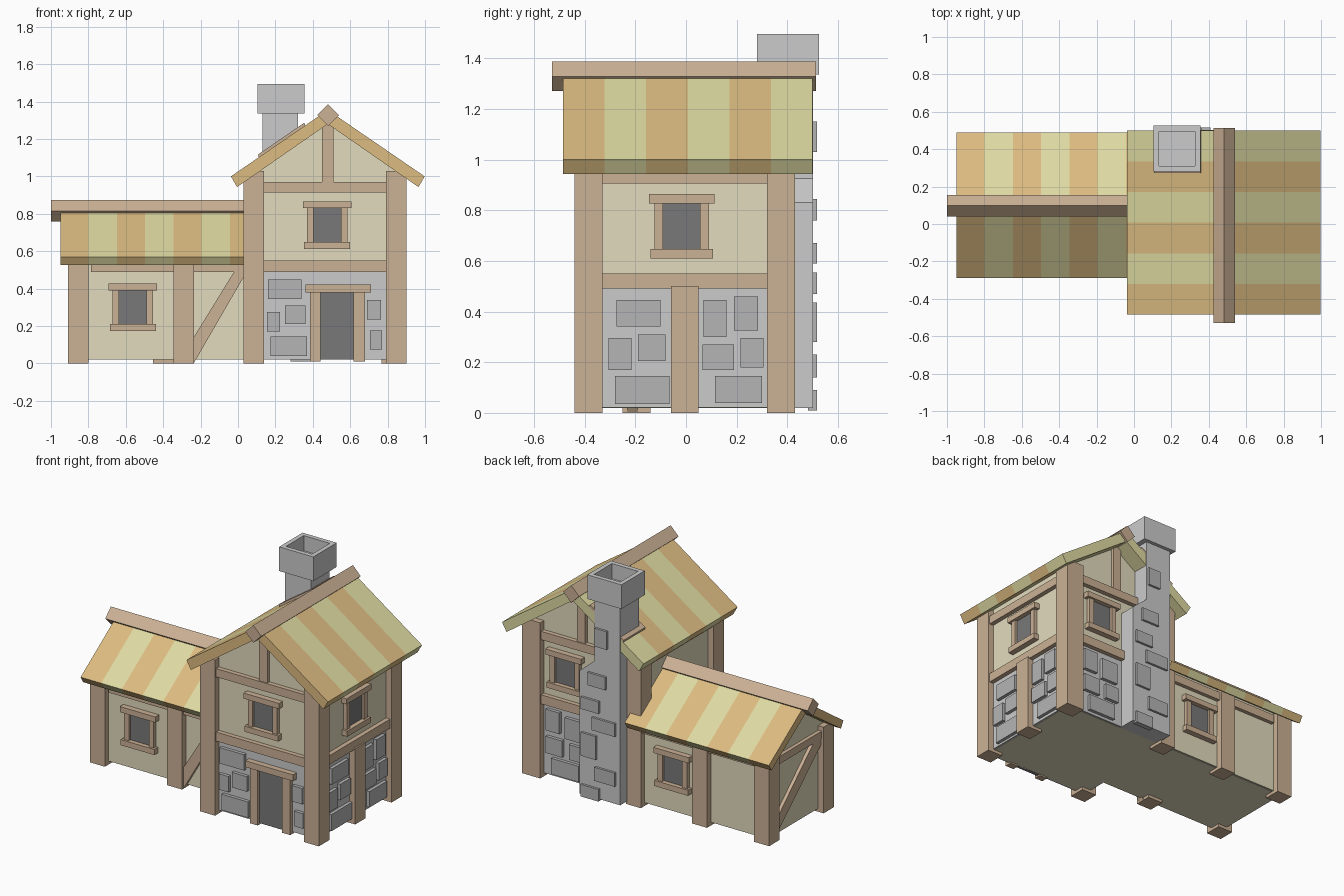
import bpy, bmesh
from mathutils import Vector

if "Cube" in bpy.data.objects:
    bpy.data.objects.remove(bpy.data.objects["Cube"])


def mat(name, r, g, b):
    m = bpy.data.materials.new(name)
    m.diffuse_color = (r, g, b, 1)
    m.use_nodes = True
    m.node_tree.nodes["Principled BSDF"].inputs["Base Color"].default_value = m.diffuse_color
    return m


WOOD = mat("wood", 0.60, 0.44, 0.30)
PLASTER = mat("plaster", 0.76, 0.71, 0.51)
STONE = mat("stone", 0.70, 0.70, 0.70)
COBBLE = mat("dark_stone", 0.46, 0.46, 0.46)
DARK = mat("dark_opening", 0.19, 0.19, 0.19)
ORANGE = mat("orange_stripe", 0.72, 0.50, 0.22)
GREEN = mat("green_stripe", 0.73, 0.70, 0.36)


def finish(name, bm, mats):
    bmesh.ops.recalc_face_normals(bm, faces=bm.faces[:])
    me = bpy.data.meshes.new(name)
    bm.to_mesh(me)
    bm.free()
    for m in mats:
        me.materials.append(m)
    ob = bpy.data.objects.new(name, me)
    bpy.context.collection.objects.link(ob)
    return ob


def prism(name, pts, stations, axis, mats):
    """Sweep a (u, z) profile along x or y; segments alternate materials."""
    bm = bmesh.new()
    rings = [[bm.verts.new((s, u, z) if axis == 'x' else (u, s, z))
              for u, z in pts] for s in stations]
    n = len(pts)
    bm.faces.new(rings[0])
    last = bm.faces.new(rings[-1])
    last.material_index = (len(rings) - 2) % len(mats)
    for k in range(len(rings) - 1):
        a, b = rings[k], rings[k + 1]
        for i in range(n):
            j = (i + 1) % n
            f = bm.faces.new((a[i], a[j], b[j], b[i]))
            f.material_index = k % len(mats)
    return finish(name, bm, mats)


def box(name, x0, x1, y0, y1, z0, z1, m):
    return prism(name, [(x0, z0), (x1, z0), (x1, z1), (x0, z1)], [y0, y1], 'y', [m])


# Wall planes: (axis of normal, coordinate, outward direction)
FRONT, BACK = ('y', -0.40, -1), ('y', 0.39, 1)
RIGHT, LEFT = ('x', 0.86, 1), ('x', 0.07, -1)
WFRONT, WBACK, WLEFT = ('y', -0.21, -1), ('y', 0.39, 1), ('x', -0.87, -1)


def on_wall(name, wall, pts, depth, m):
    axis, c, d = wall
    return prism(name, pts, sorted((c - d * 0.02, c + d * depth)), axis, [m])


def panel(name, wall, u0, u1, z0, z1, depth, m=WOOD):
    return on_wall(name, wall, [(u0, z0), (u1, z0), (u1, z1), (u0, z1)], depth, m)


def window(name, wall, u, z):
    panel(name + "_pane", wall, u - .075, u + .075, z - .09, z + .09, .008, DARK)
    for s in (-1, 1):
        a, b = sorted((u + s * .073, u + s * .108))
        panel(name + "_jamb", wall, a, b, z - .09, z + .09, .025)
    panel(name + "_lintel", wall, u - .13, u + .13, z + .09, z + .127, .038)
    panel(name + "_sill", wall, u - .123, u + .123, z - .127, z - .09, .038)


def stones(name, wall, rects, depth=.022):
    for r in rects:
        panel(name, wall, *r, depth, COBBLE)


# Walls
box("house_stone_base", .07, .86, -.40, .39, .022, .52, STONE)
prism("house_plaster", [(.07, .52), (.86, .52), (.86, 1.03), (.48, 1.29), (.07, 1.02)],
      [-.40, .39], 'y', [PLASTER])
prism("wing_plaster", [(-.21, .022), (.39, .022), (.39, .59), (.09, .79), (-.21, .58)],
      [-.87, .08], 'x', [PLASTER])
box("floor_slab", -.86, .85, -.20, .38, .02, .03, PLASTER)
box("house_floor", .08, .85, -.39, .38, .02, .03, PLASTER)

# Posts
for x, y in ((.03, -.44), (.79, -.44), (.03, .32), (.767, .32)):
    x1 = .90 if x > .5 else x + .11
    box("house_post", x, x1, y, y + .11, 0, 1.03, WOOD)
box("house_side_post", .79, .90, -.06, .05, 0, .50, WOOD)
for x, y in ((-.91, -.25), (-.345, -.25), (-.91, .32), (-.455, .32)):
    box("wing_post", x, x + .11, y, y + .11, 0, .57, WOOD)

# Horizontal beams and gable uprights
for w in (FRONT, BACK):
    panel("floor_beam", w, .13, .80, .49, .55, .03)
    panel("gable_beam", w, .13, .80, .915, .97, .03)
    panel("gable_upright", w, .45, .51, .97, 1.31, .022)
panel("side_floor_beam", RIGHT, -.34, .33, .49, .55, .03)
for w in (RIGHT, LEFT):
    panel("eave_beam", w, -.34, .33, .905, .96, .03)
for w in (WFRONT, WBACK):
    panel("wing_eave_beam", w, -.785, .05, .49, .545, .025)
panel("wing_end_beam", WLEFT, -.15, .33, .49, .54, .025)

# Diagonal braces
on_wall("wing_front_brace", WFRONT, [(-.237, .0), (.035, .47), (.035, .50), (-.015, .50), (-.237, .14)],
        .022, WOOD)
on_wall("wing_end_brace", WLEFT, [(.33, .03), (.33, .13), (-.07, .50), (-.14, .50), (-.14, .45)],
        .022, WOOD)

# Windows and door
window("front_window", FRONT, .477, .74)
window("side_window", RIGHT, -.017, .737)
window("back_window", BACK, .60, .74)
window("wing_front_window", WFRONT, -.562, .30)
window("wing_back_window", WBACK, -.19, .30)
panel("door", FRONT, .44, .62, .02, .38, .008, DARK)
panel("door_jamb", FRONT, .385, .442, .01, .38, .025)
panel("door_jamb", FRONT, .618, .68, .01, .38, .025)
panel("door_lintel", FRONT, .36, .71, .38, .422, .038)

# Wall stones
stones("front_stone", FRONT, [
    (.16, .34, .345, .45), (.155, .225, .17, .275), (.25, .36, .21, .31),
    (.175, .37, .04, .145), (.69, .765, .235, .34), (.705, .77, .075, .175)])
stones("side_stone", RIGHT, [
    (-.275, -.10, .34, .445), (-.305, -.215, .17, .295), (-.19, -.08, .205, .31),
    (-.28, -.065, .035, .145), (.07, .16, .30, .445), (.19, .285, .325, .46),
    (.065, .19, .17, .27), (.215, .305, .18, .295), (.115, .30, .04, .145)])
stones("back_stone", BACK, [
    (.64, .74, .32, .46), (.48, .60, .30, .44), (.62, .74, .17, .28),
    (.47, .57, .17, .27), (.50, .70, .04, .145)])


# Striped roofs
def roof(name, c, w, ze, zr, inset, t, zu, stations, axis):
    pts = [(c - w, ze), (c, zr), (c + w, ze), (c + w - inset, ze - t), (c, zu), (c - w + inset, ze - t)]
    prism(name, pts, stations, axis, [ORANGE, GREEN])


def ridge(name, c, z, a, b, axis, r=.058):
    prism(name, [(c - r, z), (c, z - r), (c + r, z), (c, z + r)], [a, b], axis, [WOOD])


roof("house_roof", .48, .518, 1.0, 1.355, .033, .057, 1.28, [-.485 + .164 * i for i in range(7)], 'y')
ridge("house_ridge_beam", .482, 1.328, -.528, .513, 'y')
roof("wing_roof", .10, .39, .568, .836, .027, .043, .77, [-.95 + .151 * i for i in range(8)], 'x')
ridge("wing_ridge_beam", .098, .816, -1.0, .08, 'x')

# Chimney shaft with one shoulder, roof trim and hollow cap
prism("chimney_shaft", [(.13, .02), (.43, .02), (.43, .83), (.32, .925), (.32, 1.35), (.13, 1.35)],
      [.305, .502], 'y', [STONE])
prism("chimney_roof_trim", [(.115, 1.09), (.362, 1.26), (.355, 1.287), (.107, 1.117)],
      [.272, .499], 'y', [WOOD])
bm = bmesh.new()
bmesh.ops.create_cube(bm, size=1)
for v in bm.verts:
    v.co = Vector((.23 + v.co.x * .25, .403 + v.co.y * .245, 1.415 + v.co.z * .16))
top = max(bm.faces, key=lambda f: f.calc_center_median().z)
bmesh.ops.inset_region(bm, faces=[top], thickness=.042)
hole = bmesh.ops.extrude_discrete_faces(bm, faces=[top])["faces"]
for v in hole[0].verts:
    v.co.z -= .10
finish("chimney_cap", bm, [STONE])

stones("chimney_stone", ('y', .502, 1), [
    (.22, .31, 1.03, 1.15), (.23, .36, .76, .845), (.28, .41, .59, .67),
    (.16, .33, .47, .555), (.30, .41, .28, .435), (.16, .31, .14, .23),
    (.28, .41, .01, .09)], .015)
